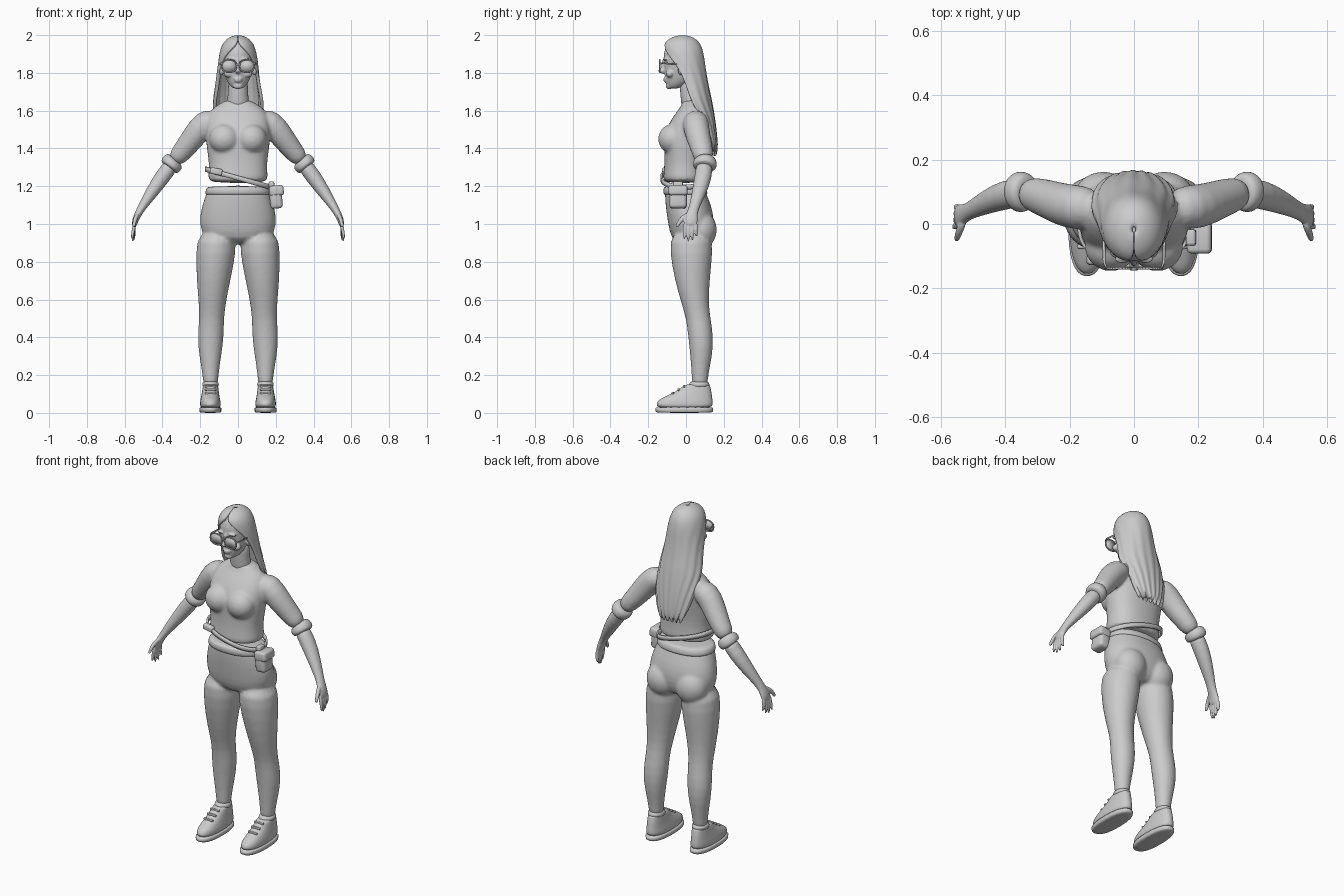
import bpy, bmesh, math
from mathutils import Vector, Matrix

cube = bpy.data.objects.get("Cube")
if cube:
    bpy.data.objects.remove(cube, do_unlink=True)

clay = bpy.data.materials.new("clay grey")
clay.use_nodes = True
clay.diffuse_color = (0.6, 0.6, 0.6, 1)
clay.node_tree.nodes["Principled BSDF"].inputs["Base Color"].default_value = (0.6, 0.6, 0.6, 1)


def finish(name, bm, subsurf=0, blend=0, thickness=0, fix=True):
    """Turn a bmesh into a smooth object; blend is the voxel size for fusing its islands."""
    if fix:
        bmesh.ops.recalc_face_normals(bm, faces=bm.faces)
    for face in bm.faces:
        face.smooth = True
    mesh = bpy.data.meshes.new(name)
    bm.to_mesh(mesh)
    bm.free()
    mesh.materials.append(clay)
    obj = bpy.data.objects.new(name, mesh)
    bpy.context.collection.objects.link(obj)
    if thickness:
        solid = obj.modifiers.new("thickness", 'SOLIDIFY')
        solid.thickness = thickness
        solid.offset = -1
    if subsurf:
        sub = obj.modifiers.new("subdivision", 'SUBSURF')
        sub.levels = sub.render_levels = subsurf
    if blend:
        fuse = obj.modifiers.new("fuse", 'REMESH')
        fuse.mode = 'VOXEL'
        fuse.voxel_size = blend
        fuse.use_smooth_shade = True
        relax = obj.modifiers.new("relax", 'SMOOTH')
        relax.factor = 0.5
        relax.iterations = 5
    return obj


def ring(center, u, w, power=2.0, sides=20):
    """Superellipse points around a centre with half-axes u and w."""
    points = []
    for i in range(sides):
        a = math.tau * i / sides
        c, s = math.cos(a), math.sin(a)
        points.append(center + u * math.copysign(abs(c) ** (2 / power), c)
                      + w * math.copysign(abs(s) ** (2 / power), s))
    return points


def skin(bm, rings):
    """Join rings into a closed, capped tube."""
    loops = [[bm.verts.new(p) for p in r] for r in rings]
    n = len(loops[0])
    for a, b in zip(loops, loops[1:]):
        for i in range(n):
            j = (i + 1) % n
            bm.faces.new((a[i], a[j], b[j], b[i]))
    bm.faces.new(loops[0])
    bm.faces.new(loops[-1])


def stack(bm, rows, side=1, power=2.0):
    """Loft of level sections given as z, x from, x to, y from, y to."""
    skin(bm, [ring(Vector((side * (x0 + x1) / 2, (y0 + y1) / 2, z)),
                   Vector(((x1 - x0) / 2, 0, 0)), Vector((0, (y1 - y0) / 2, 0)), power)
              for z, x0, x1, y0, y1 in rows])


def column(bm, rows, power=2.0):
    """Symmetric loft given as z, half width, y from, y to."""
    stack(bm, [(z, -h, h, y0, y1) for z, h, y0, y1 in rows], 1, power)


def limb(bm, rows, side=1, sides=16):
    """Tube along a path given as x, y, z, radius toward y, other radius."""
    path = [Vector((side * r[0], r[1], r[2])) for r in rows]
    rings = []
    for i, row in enumerate(rows):
        along = (path[min(i + 1, len(path) - 1)] - path[max(i - 1, 0)]).normalized()
        depth = Vector((0, 1, 0))
        depth = (depth - along * depth.dot(along)).normalized()
        rings.append(ring(path[i], depth * row[3], along.cross(depth) * row[4], 2.0, sides))
    skin(bm, rings)


def ball(bm, center, radii):
    bmesh.ops.create_uvsphere(bm, u_segments=24, v_segments=14, radius=1,
                              matrix=Matrix.Translation(center) @ Matrix.Diagonal((*radii, 1)))


def block(name, center, size, tilt=0, bevel=0.01):
    bm = bmesh.new()
    bmesh.ops.create_cube(bm, size=1, matrix=Matrix.Translation(center)
                          @ Matrix.Rotation(tilt, 4, 'Y') @ Matrix.Diagonal((*size, 1)))
    bmesh.ops.bevel(bm, geom=bm.edges[:], offset=bevel, segments=3, affect='EDGES', profile=0.5)
    finish(name, bm)


SIDES = (("left", 1), ("right", -1))

# Trousers: pelvis, legs and seat fused together
bm = bmesh.new()
column(bm, [(.89, .15, -.06, .11), (.96, .2, -.09, .145), (1.03, .207, -.1, .15),
            (1.1, .192, -.11, .135), (1.16, .17, -.113, .108), (1.205, .158, -.113, .098)], 2.2)
for _, s in SIDES:
    stack(bm, [(.97, .01, .21, -.085, .14), (.85, .008, .226, -.088, .143), (.7, .04, .219, -.06, .126),
               (.58, .064, .209, -.025, .12), (.5, .074, .205, .0, .131), (.4, .074, .216, .012, .147),
               (.3, .088, .206, .022, .14), (.2, .104, .187, .03, .117), (.13, .104, .186, .03, .117)], s)
    ball(bm, (s * .095, .08, .97), (.095, .084, .1))
finish("trousers", bm, 1, .009)

# Waistband
bm = bmesh.new()
column(bm, [(1.15, .174, -.117, .116), (1.16, .178, -.121, .116), (1.19, .169, -.121, .109),
            (1.2, .164, -.117, .104)], 2.2)
finish("waistband", bm, 1)

# Top: torso, bust and sleeves fused together
bm = bmesh.new()
column(bm, [(1.215, .163, -.125, .104), (1.25, .159, -.121, .1), (1.32, .154, -.115, .096),
            (1.39, .166, -.116, .102), (1.46, .173, -.122, .116), (1.54, .172, -.09, .126),
            (1.6, .155, -.045, .122), (1.635, .1, -.02, .105), (1.66, .062, -.022, .085)], 2.3)
for _, s in SIDES:
    ball(bm, (s * .072, -.07, 1.45), (.082, .078, .08))
    limb(bm, [(.11, .05, 1.56, .06, .055), (.175, .05, 1.54, .073, .072), (.23, .062, 1.467, .067, .066),
              (.285, .085, 1.395, .059, .056), (.345, .1, 1.325, .051, .048)], s)
finish("top", bm, 1, .009)

# Neck
bm = bmesh.new()
column(bm, [(1.57, .07, -.02, .09), (1.66, .056, -.028, .076), (1.71, .053, -.032, .07), (1.78, .053, -.04, .07)])
finish("neck", bm, 1)

# Head with nose, lips, brow and ears fused together
bm = bmesh.new()
column(bm, [(1.715, .025, -.095, -.045), (1.735, .047, -.106, .01), (1.77, .066, -.112, .05),
            (1.82, .08, -.117, .075), (1.88, .086, -.121, .085), (1.93, .08, -.115, .08),
            (1.97, .055, -.085, .055), (1.985, .025, -.05, .02)])
ball(bm, (0, -.123, 1.812), (.016, .024, .016))
ball(bm, (0, -.115, 1.838), (.011, .017, .04))
ball(bm, (0, -.108, 1.768), (.024, .013, .007))
ball(bm, (0, -.107, 1.757), (.02, .013, .007))
ball(bm, (0, -.09, 1.73), (.026, .018, .017))
for _, s in SIDES:
    ball(bm, (s * .036, -.108, 1.872), (.026, .015, .007))
    ball(bm, (s * .05, -.086, 1.795), (.026, .022, .02))
    ball(bm, (s * .088, -.025, 1.815), (.012, .018, .03))
finish("head", bm, 1, .005)

# Glasses: rims, lenses, bridge and temples
for label, s in SIDES:
    bm = bmesh.new()
    rim = ring(Vector((s * .047, -.138, 1.836)), Vector((.039, s * s * 0, 0)), Vector((0, 0, .033)), 2.4, 28)
    count = len(rim)
    for i, p in enumerate(rim):
        q = rim[(i + 1) % count]
        along = (q - p).normalized()
        out = along.cross(Vector((0, 1, 0))) * .004
        skin(bm, [ring(e, out, Vector((0, .004, 0)), 2, 8) for e in (p, q)])
    finish(label + "_rim", bm)
    bm = bmesh.new()
    skin(bm, [[p + Vector((0, d, 0)) for p in rim] for d in (-.001, .001)])
    finish(label + "_lens", bm)
    bm = bmesh.new()
    limb(bm, [(.084, -.14, 1.85, .004, .005), (.093, -.12, 1.851, .004, .005), (.094, -.02, 1.845, .004, .005)],
         s, 8)
    finish(label + "_temple", bm)
block("bridge", (0, -.14, 1.843), (.024, .008, .008), 0, .002)

# Hair: open curtain parted around the face, with wavy locks and a ragged end
bm = bmesh.new()
rows = [(2.0, .006, -.025, -.01, 0), (1.996, .03, -.055, .02, 0), (1.978, .064, -.1, .057, 0),
        (1.948, .086, -.122, .08, 8), (1.91, .099, -.127, .092, 33), (1.86, .106, -.12, .1, 58),
        (1.8, .112, -.1, .107, 72), (1.72, .121, -.075, .122, 79), (1.65, .136, -.07, .138, 85),
        (1.56, .15, -.05, .153, 114), (1.47, .143, -.04, .163, 126), (1.41, .13, -.02, .168, 132),
        (1.37, .115, -.01, .165, 138)]
steps = 44
grid = []
for k, (z, h, y0, y1, opening) in enumerate(rows):
    line = []
    wave = .022 * min(1, max(0, k - 3) / 6)
    for i in range(steps + 1):
        a = math.radians(opening + (360 - 2 * opening) * i / steps)
        r = 1 + wave * math.sin(i * 1.1 + k * .15)
        drop = .014 * math.sin(i * .9) if k > 10 else 0
        line.append(bm.verts.new((h * r * math.sin(a), (y0 + y1) / 2 - (y1 - y0) / 2 * r * math.cos(a), z + drop)))
    grid.append(line)
for a, b in zip(grid, grid[1:]):
    for i in range(steps):
        bm.faces.new((a[i], b[i], b[i + 1], a[i + 1]))
finish("hair", bm, 1, 0, .018, False)

for label, s in SIDES:
    # Sleeve cuff
    bm = bmesh.new()
    limb(bm, [(.33, .098, 1.343, .05, .047), (.339, .099, 1.333, .06, .057), (.352, .1, 1.318, .066, .06),
              (.363, .1, 1.303, .062, .057), (.368, .099, 1.297, .046, .043)], s)
    finish(label + "_cuff", bm, 1)

    # Forearm and hand fused together
    bm = bmesh.new()
    limb(bm, [(.34, .1, 1.33, .046, .043), (.4, .092, 1.25, .047, .043), (.455, .07, 1.17, .039, .035),
              (.505, .045, 1.095, .028, .023), (.525, .034, 1.06, .028, .02), (.545, .024, 1.02, .04, .017),
              (.55, .022, .985, .036, .014)], s)
    for k, length in enumerate((.075, .088, .082, .06)):
        y = -.006 + k * .02
        limb(bm, [(.546, y, 1.01, .011, .011), (.556, y - .002, .99 - length * .4, .01, .01),
                  (.562 - k * .006, y - .004 + k * .002, .99 - length, .007, .007)], s, 10)
    limb(bm, [(.53, .01, 1.055, .014, .014), (.545, -.025, 1.025, .013, .012), (.55, -.042, 1.0, .011, .01),
              (.553, -.052, .98, .008, .008)], s, 10)
    finish(label + "_forearm_and_hand", bm, 1, .004)

    # Shoe upper, sole, ankle collar and laces
    bm = bmesh.new()
    stack(bm, [(.02, .092, .2, -.155, .138), (.05, .09, .202, -.16, .144), (.07, .094, .199, -.145, .142),
               (.09, .098, .195, -.105, .139), (.11, .101, .191, -.06, .136), (.135, .104, .187, -.025, .13),
               (.155, .107, .184, .005, .126)], s, 2.3)
    finish(label + "_shoe", bm, 2)
    bm = bmesh.new()
    stack(bm, [(0, .092, .201, -.155, .137), (.005, .087, .205, -.163, .145), (.026, .086, .206, -.166, .147),
               (.032, .09, .202, -.16, .143)], s, 2.4)
    finish(label + "_sole", bm, 1)
    bm = bmesh.new()
    stack(bm, [(.13, .102, .189, .012, .124), (.15, .1, .191, .014, .126), (.17, .104, .187, .022, .121)], s)
    finish(label + "_ankle_collar", bm, 1)
    for k in range(3):
        block(f"{label}_lace_{k + 1}", (s * .146, -.07 + k * .03, .105 + k * .018), (.06, .012, .012), 0, .004)

# Slanted belt around the waist
bm = bmesh.new()
strip = [[], []]
turn = 48
for p in ring(Vector((0, -.01, 0)), Vector((.176, 0, 0)), Vector((0, .125, 0)), 2.2, turn):
    for row, dz in zip(strip, (.013, -.013)):
        row.append(bm.verts.new((p.x, p.y, 1.243 - .27 * p.x + dz)))
for i in range(turn):
    j = (i + 1) % turn
    bm.faces.new((strip[0][i], strip[1][i], strip[1][j], strip[0][j]))
finish("belt", bm, 0, 0, .01, False)

# Belt buckle and hip pouch
block("buckle", (-.115, -.112, 1.278), (.065, .03, .035), .2)
block("pouch", (.2, -.042, 1.142), (.066, .092, .12), -.1, .018)
block("pouch_flap", (.204, -.042, 1.177), (.076, .1, .055), -.1, .014)
block("pouch_loop", (.178, -.042, 1.205), (.03, .05, .04), -.1, .008)
